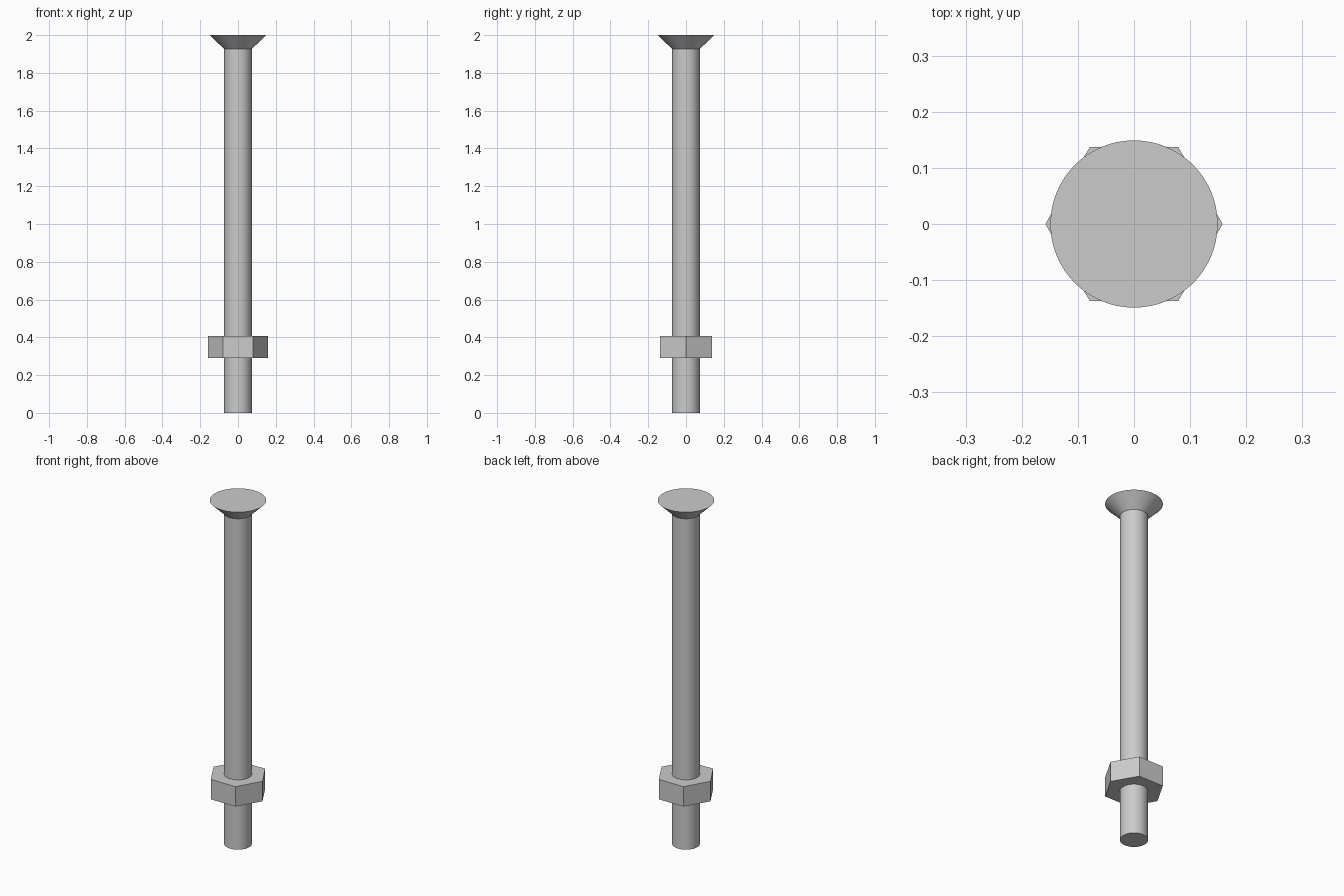
import bpy
import bmesh
import math

cube = bpy.data.objects.get("Cube")
if cube:
    bpy.data.objects.remove(cube, do_unlink=True)

steel = bpy.data.materials.new("grey_steel")
steel.use_nodes = True
colour = (0.6, 0.6, 0.6, 1)
steel.diffuse_color = colour
steel.node_tree.nodes["Principled BSDF"].inputs["Base Color"].default_value = colour


def lathe(name, profile, sides, closed=False):
    """Sweep (radius, height) points round z; open profiles get end caps."""
    mesh = bpy.data.meshes.new(name)
    bm = bmesh.new()
    rings = []
    for r, z in profile:
        angles = [2 * math.pi * i / sides for i in range(sides)]
        rings.append([bm.verts.new((r * math.cos(a), r * math.sin(a), z)) for a in angles])
    pairs = list(zip(rings, rings[1:]))
    if closed:
        pairs.append((rings[-1], rings[0]))
    else:
        bm.faces.new(rings[0][::-1])
        bm.faces.new(rings[-1])
    for low, high in pairs:
        for i in range(sides):
            j = (i + 1) % sides
            bm.faces.new((low[i], low[j], high[j], high[i]))
    bmesh.ops.recalc_face_normals(bm, faces=bm.faces)
    bm.to_mesh(mesh)
    bm.free()
    mesh.materials.append(steel)
    obj = bpy.data.objects.new(name, mesh)
    bpy.context.collection.objects.link(obj)
    bpy.ops.object.select_all(action="DESELECT")
    obj.select_set(True)
    bpy.context.view_layer.objects.active = obj
    bpy.ops.object.shade_smooth_by_angle(angle=math.radians(30))
    return obj


SHAFT = 0.073

# Round shaft with a flat countersunk head
lathe("bolt", [(SHAFT, 0), (SHAFT, 1.926), (0.149, 2)], 64)

# Hexagonal nut threaded onto the shaft
lathe("nut", [(0.158, 0.29), (0.158, 0.406)], 6)
